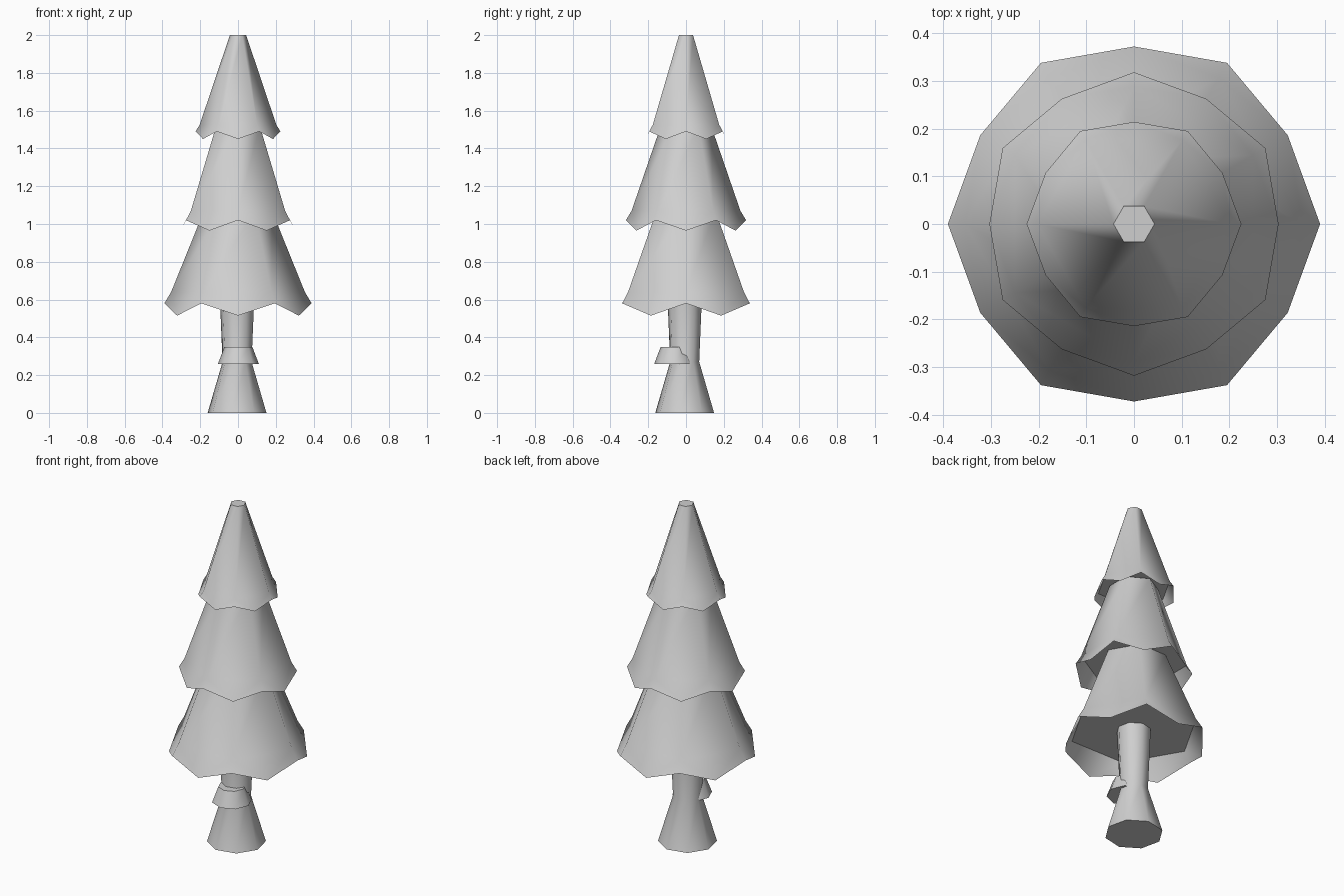
import bpy, bmesh
from math import cos, sin, radians

cube = bpy.data.objects.get("Cube")
if cube:
    bpy.data.objects.remove(cube)

GREY = (0.62, 0.62, 0.62, 1)
grey = bpy.data.materials.new("plain_grey")
grey.use_nodes = True
grey.diffuse_color = GREY
grey.node_tree.nodes["Principled BSDF"].inputs["Base Color"].default_value = GREY


def ring(bm, sides, radius, z, turn=0, center=(0, 0)):
    """Add one horizontal polygon of vertices."""
    verts = []
    for i in range(sides):
        a = radians(turn + 360 * i / sides)
        verts.append(bm.verts.new((center[0] + radius * cos(a),
                                   center[1] + radius * sin(a), z)))
    return verts


def bridge(bm, low, high):
    n = len(low)
    for i in range(n):
        j = (i + 1) % n
        bm.faces.new((low[i], low[j], high[j], high[i]))


def finish(bm, name):
    mesh = bpy.data.meshes.new(name)
    bm.to_mesh(mesh)
    bm.free()
    mesh.materials.append(grey)
    obj = bpy.data.objects.new(name, mesh)
    bpy.context.collection.objects.link(obj)
    bpy.ops.object.select_all(action="DESELECT")
    obj.select_set(True)
    bpy.context.view_layer.objects.active = obj
    bpy.ops.object.shade_smooth_by_angle(angle=radians(65))


def lathe(name, sides, profile, turn):
    """Closed solid through (radius, z, center) sections, bottom to top."""
    bm = bmesh.new()
    rings = [ring(bm, sides, r, z, turn, c) for r, z, c in profile]
    for low, high in zip(rings, rings[1:]):
        bridge(bm, low, high)
    bm.faces.new(rings[0][::-1])
    bm.faces.new(rings[-1])
    finish(bm, name)


def tier(name, turn, top, body, corner, tip):
    """Six-sided cone with a zigzag skirt; each section is (radius, z)."""
    bm = bmesh.new()
    crown = ring(bm, 6, *top, turn)
    waist = ring(bm, 6, *body, turn)
    corners = ring(bm, 6, *corner, turn)
    tips = ring(bm, 6, *tip, turn + 30)
    bridge(bm, waist, crown)
    bm.faces.new(crown)
    for i in range(6):
        j = (i + 1) % 6
        bm.faces.new((waist[i], corners[i], tips[i]))
        bm.faces.new((waist[i], tips[i], waist[j]))
        bm.faces.new((waist[j], tips[i], corners[j]))
    # Underside, kept separate so the skirt stays an open flap
    bm.faces.new(ring(bm, 6, *body, turn)[::-1])
    finish(bm, name)


# Foliage tiers
tier("lower_branches", 0, (0.18, 1.07), (0.354, 0.64), (0.39, 0.58), (0.372, 0.515))
tier("middle_branches", 30, (0.133, 1.52), (0.288, 1.07), (0.318, 1.02), (0.303, 0.965))
tier("top_branches", 0, (0.043, 2.0), (0.203, 1.525), (0.225, 1.49), (0.214, 1.45))

# Flared trunk
mid = (-0.005, -0.007)
lathe("trunk", 8, [(0.158, 0, mid), (0.078, 0.27, mid), (0.094, 0.645, mid)], -10)

# Shelf growth on the front of the trunk
shelf = (0.002, -0.06)
lathe("trunk_shelf", 8, [(0.108, 0.26, shelf), (0.074, 0.35, shelf)], 0)
